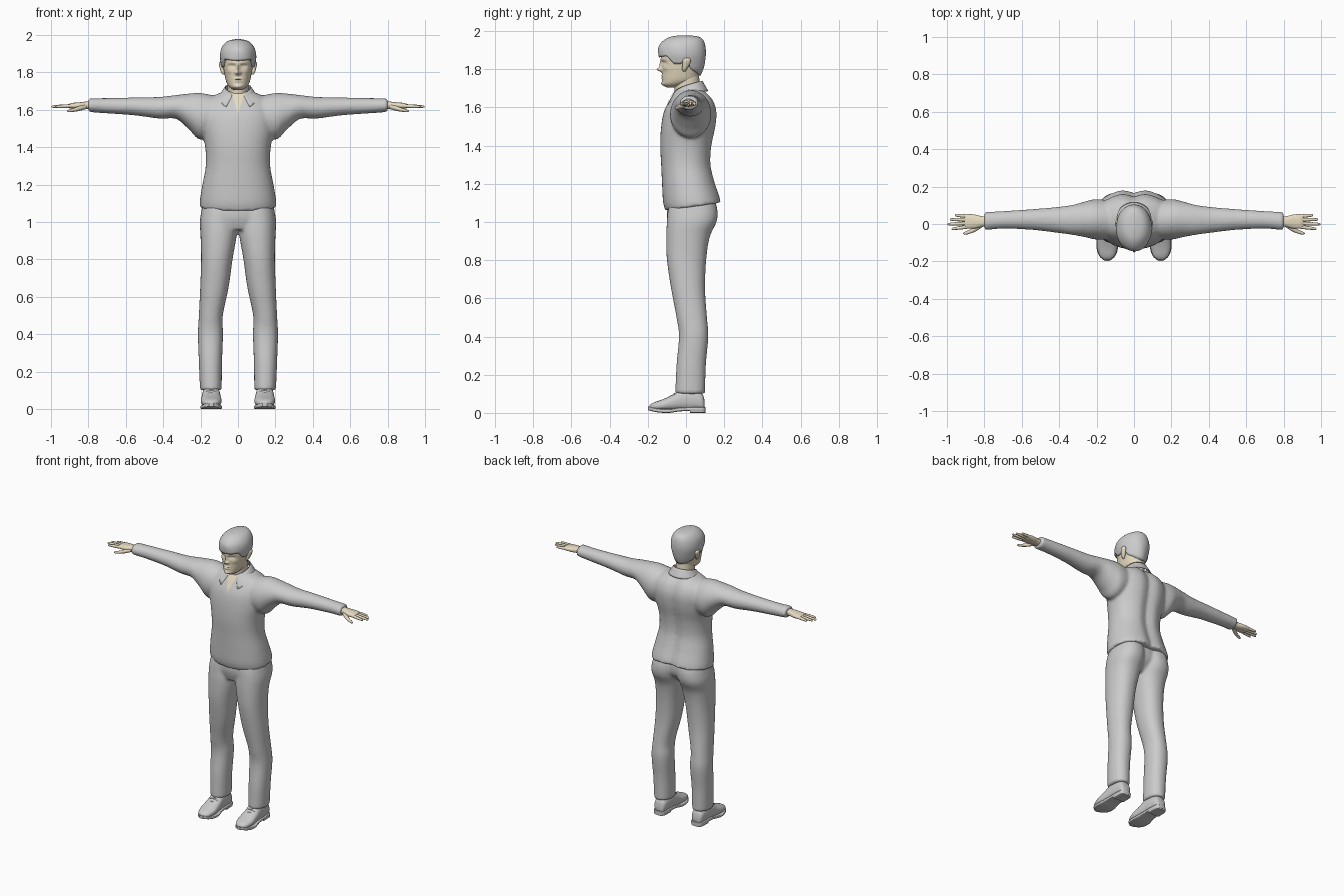
import bpy, bmesh, math
from math import sin, cos, pi, exp

cube = bpy.data.objects.get("Cube")
if cube:
    bpy.data.objects.remove(cube, do_unlink=True)


def material(name, rgb):
    m = bpy.data.materials.new(name)
    m.use_nodes = True
    m.diffuse_color = (*rgb, 1)
    m.node_tree.nodes["Principled BSDF"].inputs["Base Color"].default_value = (*rgb, 1)
    return m


GREY = material("plain grey", (0.6, 0.6, 0.6))
SKIN = material("pale skin", (0.8, 0.71, 0.53))


def smooth_row(rows, u):
    """Catmull-Rom interpolation through the table rows, u in 0..1."""
    f = u * (len(rows) - 1)
    i = min(int(f), len(rows) - 2)
    t = f - i
    p = [rows[max(0, min(len(rows) - 1, i + k))] for k in (-1, 0, 1, 2)]
    return [b + 0.5 * t * (c - a + t * (2*a - 5*b + 4*c - d + t * (3*(b - c) + d - a)))
            for a, b, c, d in zip(*p)]


def loft(bm, axis, rows, seg=32, sub=5, power=2.0):
    """Rows are (position, centre a, centre b, radius a, radius b) along an axis."""
    rings, n = [], (len(rows) - 1) * sub
    for j in range(n + 1):
        t, a, b, ra, rb = smooth_row(rows, j / n)
        ring = []
        for k in range(seg):
            c, s = cos(2*pi*k/seg), sin(2*pi*k/seg)
            p = a + ra * math.copysign(abs(c)**(2/power), c)
            q = b + rb * math.copysign(abs(s)**(2/power), s)
            ring.append(bm.verts.new({"x": (t, p, q), "y": (p, t, q), "z": (p, q, t)}[axis]))
        rings.append(ring)
    for r0, r1 in zip(rings, rings[1:]):
        for k in range(seg):
            m = (k + 1) % seg
            bm.faces.new((r0[k], r0[m], r1[m], r1[k]))
    bm.faces.new(rings[0])
    bm.faces.new(rings[-1])


def upright(rows):
    """(z, front y, back y, half width) to loft rows."""
    return [(z, 0, (f + b) / 2, rx, (b - f) / 2) for z, f, b, rx in rows]


def finish(bm, name, mat, mirror=False, voxel=0, thick=0, angle=50):
    bmesh.ops.recalc_face_normals(bm, faces=bm.faces[:])
    me = bpy.data.meshes.new(name)
    bm.to_mesh(me)
    bm.free()
    me.materials.append(mat)
    ob = bpy.data.objects.new(name, me)
    bpy.context.collection.objects.link(ob)
    bpy.ops.object.select_all(action="DESELECT")
    ob.select_set(True)
    bpy.context.view_layer.objects.active = ob
    bpy.ops.object.shade_smooth_by_angle(angle=math.radians(angle))
    if mirror:
        ob.modifiers.new("mirror", "MIRROR").use_mirror_merge = False
    if voxel:
        r = ob.modifiers.new("blend", "REMESH")
        r.mode, r.voxel_size, r.use_smooth_shade = "VOXEL", voxel, True
        s = ob.modifiers.new("soften", "SMOOTH")
        s.factor, s.iterations = 0.5, 5
    if thick:
        s = ob.modifiers.new("thickness", "SOLIDIFY")
        s.thickness, s.offset = thick, 0
    return ob


def sheet(bm, fn, nu, nv):
    """Grid of faces from a function of u and v in 0..1."""
    g = [[bm.verts.new(fn(i / nu, j / nv)) for j in range(nv + 1)] for i in range(nu + 1)]
    for i in range(nu):
        for j in range(nv):
            bm.faces.new((g[i][j], g[i + 1][j], g[i + 1][j + 1], g[i][j + 1]))


def steps(pts, x):
    for (x0, y0), (x1, y1) in zip(pts, pts[1:]):
        if x <= x1:
            return y0 + (y1 - y0) * (x - x0) / (x1 - x0)
    return pts[-1][1]


# Shirt: torso and sleeves blended together, hem rising toward the back
bm = bmesh.new()
loft(bm, "z", upright([
    (1.075, -.108, .188, .206), (1.12, -.12, .178, .203), (1.2, -.125, .155, .19),
    (1.3, -.13, .135, .172), (1.4, -.135, .14, .175), (1.5, -.13, .16, .195),
    (1.58, -.115, .165, .2), (1.64, -.085, .145, .18), (1.68, -.06, .11, .12),
    (1.7, -.045, .085, .07)]), seg=48, power=2.25)
for v in bm.verts:
    v.co.z += 0.14 * v.co.y * max(0, min(1, (1.3 - v.co.z) / 0.2))
    if v.co.y > 0:
        v.co.y -= 0.02 * exp(-(v.co.x / 0.035)**2)
for flip in (1, -1):
    loft(bm, "x", [(flip * x, y, z, ry, rz) for x, y, z, ry, rz in [
        (.1, .02, 1.57, .1, .1), (.2, .025, 1.565, .108, .125), (.26, .025, 1.59, .096, .097),
        (.33, .022, 1.615, .08, .064), (.42, .022, 1.611, .068, .058),
        (.55, .024, 1.618, .055, .048), (.7, .022, 1.622, .047, .041),
        (.8, .015, 1.625, .049, .037)]])
shirt = finish(bm, "shirt", GREY, voxel=0.009)

# Trousers: two legs and hips blended together
bm = bmesh.new()
for flip in (1, -1):
    loft(bm, "z", [(z, flip * x, y, rx, ry) for z, x, y, rx, ry in [
        (.1, .145, .022, .058, .078), (.25, .147, .027, .062, .077), (.4, .147, .04, .067, .077),
        (.5, .145, .03, .064, .08), (.65, .126, .011, .076, .089), (.8, .113, .003, .084, .103),
        (.92, .104, .01, .096, .114), (1.0, .102, .03, .102, .13),
        (1.06, .095, .035, .1, .13), (1.12, .09, .035, .09, .115)]], power=2.2)
loft(bm, "z", upright([(.96, -.08, .08, .15), (1.03, -.1, .14, .197), (1.13, -.095, .14, .18)]))
finish(bm, "trousers", GREY, voxel=0.009)

# Shoes: upper, sole and heel
bm = bmesh.new()
loft(bm, "y", [(y, .143, (lo + hi) / 2, r, (hi - lo) / 2) for y, lo, hi, r in [
    (.098, .02, .06, .02), (.085, .012, .1, .038), (.04, .012, .125, .045),
    (-.02, .012, .125, .048), (-.07, .012, .095, .052), (-.12, .012, .072, .055),
    (-.165, .014, .056, .043), (-.185, .018, .045, .026), (-.192, .025, .035, .008)]], power=2.4)
finish(bm, "shoe_uppers", GREY, mirror=True)
bm = bmesh.new()
loft(bm, "y", [(y, .143, z, r, .01) for y, z, r in [
    (.103, .02, .02), (.088, .02, .041), (.03, .02, .045), (-.03, .018, .047),
    (-.09, .01, .057), (-.14, .012, .055), (-.175, .018, .04), (-.198, .024, .012)]], power=6)
loft(bm, "y", [(.102, .143, .012, .024, .012), (.085, .143, .012, .041, .012),
               (.02, .143, .012, .044, .012)], power=6)
finish(bm, "shoe_soles", GREY, mirror=True, angle=35)

# Laced flaps on the shoes
bm = bmesh.new()
for k in range(3):
    y = -.04 - .02 * k
    loft(bm, "x", [(x, y, .113 - .013 * k - 9 * (x - .143)**2, .005, .005)
                   for x in (.113, .128, .143, .158, .173)], seg=8, sub=2)
finish(bm, "shoe_laces", GREY, mirror=True)

# Head, with the face modelled by soft bumps: (x, z, depth, x spread, z spread)
bm = bmesh.new()
loft(bm, "z", upright([
    (1.705, -.1, -.055, .022), (1.722, -.122, .01, .046), (1.745, -.124, .055, .061),
    (1.78, -.124, .07, .07), (1.82, -.126, .082, .077), (1.86, -.128, .088, .081),
    (1.9, -.122, .088, .08), (1.94, -.1, .07, .065), (1.963, -.05, .03, .03)]),
    seg=96, sub=9, power=2.15)
bumps = [(0, 1.798, .026, .011, .011), (0, 1.823, .013, .008, .02), (0, 1.852, .005, .045, .01),
         (0, 1.765, .006, .02, .006), (0, 1.753, .005, .017, .005), (0, 1.759, -.004, .022, .002),
         (0, 1.722, .008, .02, .012), (.014, 1.797, .007, .006, .007), (-.014, 1.797, .007, .006, .007)]
for s in (.033, -.033):
    bumps += [(s, 1.834, -.013, .016, .009), (s, 1.833, .007, .01, .005), (s * 1.5, 1.805, .004, .015, .012)]
for v in bm.verts:
    if v.co.y < -.03:
        x, z = v.co.x, v.co.z
        v.co.y -= sum(d * exp(-((x - a) / sx)**2 - ((z - b) / sz)**2) for a, b, d, sx, sz in bumps)
finish(bm, "head", SKIN)

# Neck
bm = bmesh.new()
loft(bm, "z", upright([(1.62, -.05, .085, .06), (1.68, -.058, .08, .057),
                       (1.73, -.062, .072, .056), (1.78, -.06, .066, .057)]))
finish(bm, "neck", SKIN)

# Ears
bm = bmesh.new()
loft(bm, "z", [(1.788, .076, -.01, .004, .006), (1.8, .08, -.008, .01, .012),
               (1.825, .087, 0, .011, .019), (1.848, .09, .004, .012, .021),
               (1.86, .088, .004, .007, .012)], seg=16)
finish(bm, "ears", SKIN, mirror=True)

# Hair: a cap whose lower edge follows the hairline
hair_rows = [(1.76, -.1, .072, .066), (1.8, -.125, .09, .08), (1.84, -.138, .1, .09),
             (1.88, -.146, .105, .097), (1.92, -.142, .102, .092), (1.95, -.118, .092, .076),
             (1.97, -.082, .07, .05), (1.978, -.03, .015, .01)]
hairline = [(-1, 1.862), (-.65, 1.87), (-.4, 1.828), (-.05, 1.826), (.15, 1.858), (.4, 1.8), (1, 1.765)]


def hair_point(u, v):
    a = 2 * pi * u
    low = steps(hairline, sin(a))
    u0 = next(k / 200 for k in range(201) if smooth_row(hair_rows, k / 200)[0] >= low)
    z, f, b, r = smooth_row(hair_rows, u0 + (1 - u0) * v)
    wave = 1 + .012 * sin(5 * a + 7 * v) * (1 - v)
    return r * cos(a) * wave, (f + b) / 2 + (b - f) / 2 * sin(a) * wave, z


bm = bmesh.new()
sheet(bm, hair_point, 64, 16)
bmesh.ops.remove_doubles(bm, verts=bm.verts[:], dist=0.0005)
bmesh.ops.holes_fill(bm, edges=[e for e in bm.edges if e.is_boundary and e.verts[0].co.z > 1.97], sides=0)
hair = finish(bm, "hair", GREY, thick=0.018)
hair.modifiers["thickness"].offset = -1

# Open neckline: a thin skin plate lying on the shirt
bm = bmesh.new()
sheet(bm, lambda u, v: ((2*u - 1) * (.001 + .034 * v), -.125 + .07 * v, 1.585 + .1 * v), 8, 14)
plate = finish(bm, "neckline", SKIN)
wrap = plate.modifiers.new("wrap", "SHRINKWRAP")
wrap.target, wrap.wrap_mode, wrap.offset = shirt, "ABOVE_SURFACE", 0.004


# Folded collar, dropping to two points at the front
def collar_point(u, v):
    a = pi / 2 + (2 * u - 1) * 2.72
    f = abs(2 * u - 1)
    top, low = 1.738 - .055 * f**2, 1.685 - .07 * f**3
    r = .068 + .03 * v + .012 * v * f**3
    spread = 1 + 1.0 * v * max(0, f - .6)
    return r * cos(a) * spread, .016 + (r + .012 * f**2) * sin(a), top + (low - top) * v


bm = bmesh.new()
sheet(bm, collar_point, 40, 5)
finish(bm, "collar", GREY, thick=0.006)

# Hands: palm, four fingers and a thumb
bm = bmesh.new()
loft(bm, "x", [(.77, .014, 1.624, .028, .022), (.81, .013, 1.624, .028, .02),
               (.85, .013, 1.622, .037, .018), (.89, .014, 1.621, .039, .015),
               (.905, .014, 1.62, .035, .01)], seg=24, power=2.4)
for y0, y1, tip in ((-.015, -.026, .975), (.004, -.001, .997), (.023, .024, .985), (.041, .047, .957)):
    loft(bm, "x", [(.885 + (tip - .885) * t, y0 + (y1 - y0) * t, 1.621 - .004 * t, r, r)
                   for t, r in ((0, .0095), (.4, .0095), (.75, .008), (.95, .006), (1, .002))], seg=12, sub=3)
loft(bm, "x", [(.81, -.004, 1.617, .012, .012), (.845, -.024, 1.608, .015, .013),
               (.875, -.04, 1.6, .011, .01), (.9, -.048, 1.595, .009, .008),
               (.913, -.05, 1.593, .003, .003)], seg=12)
finish(bm, "hands", SKIN, mirror=True)
